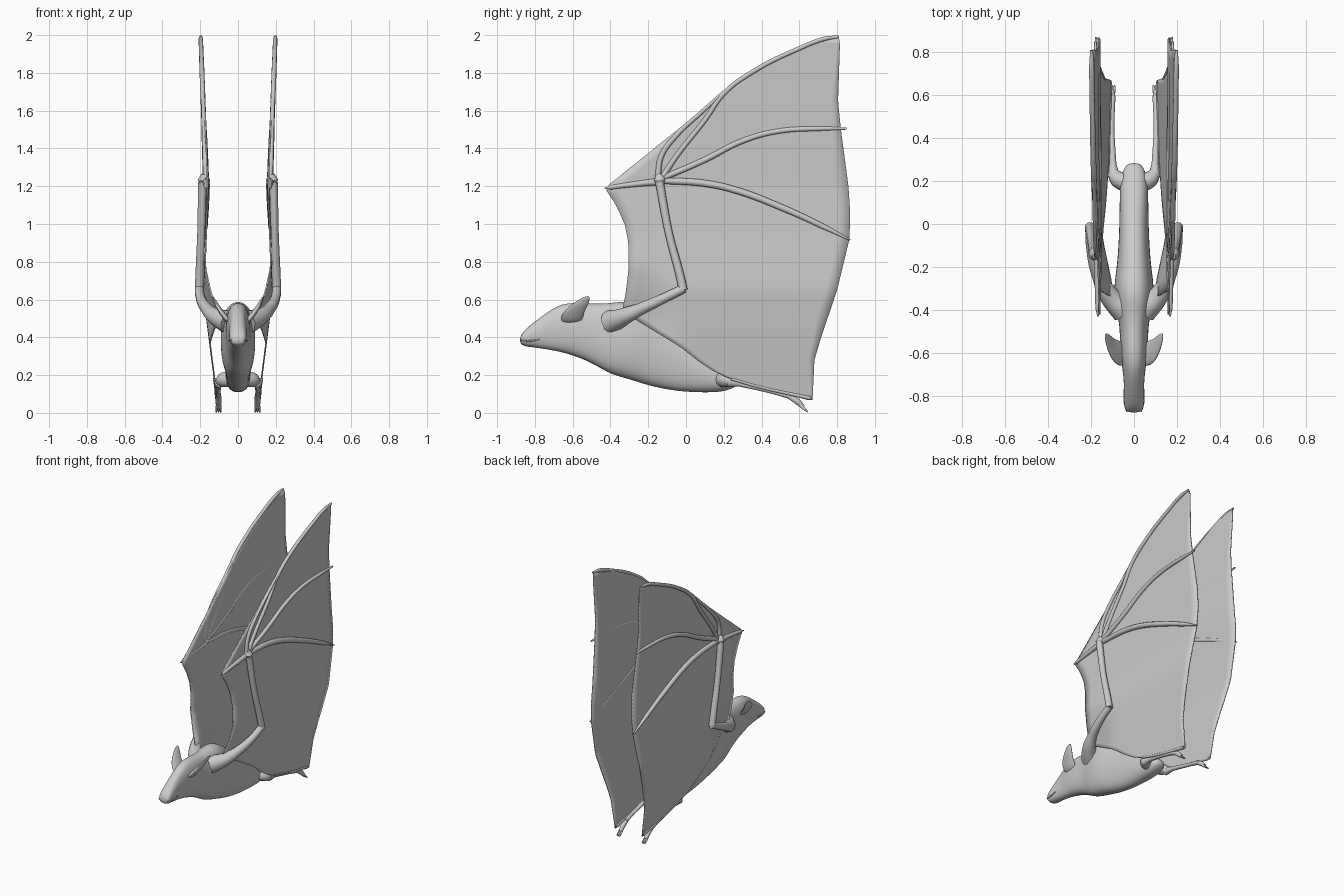
import bpy, bmesh, math
from mathutils import Vector

if "Cube" in bpy.data.objects:
    bpy.data.objects.remove(bpy.data.objects["Cube"])

GREY = (0.6, 0.6, 0.6, 1)
grey = bpy.data.materials.new("plain_grey")
grey.use_nodes = True
grey.diffuse_color = GREY
grey.node_tree.nodes["Principled BSDF"].inputs["Base Color"].default_value = GREY


def finish(name, mesh, mirror=True, subdiv=0, thickness=0):
    """Link a mesh, mirror it over x and shade it smooth."""
    obj = bpy.data.objects.new(name, mesh)
    bpy.context.collection.objects.link(obj)
    mesh.materials.clear()
    mesh.materials.append(grey)
    for poly in mesh.polygons:
        poly.use_smooth = True
        poly.material_index = 0
    if thickness:
        mod = obj.modifiers.new("thickness", "SOLIDIFY")
        mod.thickness, mod.offset = thickness, 0
    if subdiv:
        mod = obj.modifiers.new("smooth", "SUBSURF")
        mod.levels = mod.render_levels = subdiv
    if mirror:
        obj.modifiers.new("mirror", "MIRROR").use_mirror_merge = False
    return obj


def loft(name, rings, mirror=True, subdiv=2):
    """Skin a list of closed rings and cap both ends."""
    bm = bmesh.new()
    loops = [[bm.verts.new(p) for p in ring] for ring in rings]
    n = len(loops[0])
    for a, b in zip(loops, loops[1:]):
        for i in range(n):
            j = (i + 1) % n
            bm.faces.new((a[i], a[j], b[j], b[i]))
    bm.faces.new(loops[0])
    bm.faces.new(loops[-1])
    bmesh.ops.recalc_face_normals(bm, faces=bm.faces)
    mesh = bpy.data.meshes.new(name)
    bm.to_mesh(mesh)
    bm.free()
    return finish(name, mesh, mirror, subdiv)


def tube(name, path):
    """Smooth tapered tube through points (x, y, z, radius)."""
    curve = bpy.data.curves.new(name, "CURVE")
    curve.dimensions = "3D"
    curve.bevel_depth, curve.bevel_resolution = 1, 3
    curve.resolution_u, curve.use_fill_caps = 8, True
    spline = curve.splines.new("BEZIER")
    spline.bezier_points.add(len(path) - 1)
    for bp, (x, y, z, r) in zip(spline.bezier_points, path):
        bp.co, bp.radius = (x, y, z), r
        bp.handle_left_type = bp.handle_right_type = "AUTO"
    temp = bpy.data.objects.new(name + "_path", curve)
    bpy.context.collection.objects.link(temp)
    graph = bpy.context.evaluated_depsgraph_get()
    mesh = bpy.data.meshes.new_from_object(temp.evaluated_get(graph))
    bpy.data.objects.remove(temp)
    return finish(name, mesh)


def interp(table, t):
    for (t0, v0), (t1, v1) in zip(table, table[1:]):
        if t <= t1:
            return v0 + (v1 - v0) * max(0, (t - t0) / (t1 - t0))
    return table[-1][1]


# Body with head: y, top, bottom, half width
stations = [
    (-.88, .405, .365, .036), (-.85, .445, .35, .045), (-.8, .485, .345, .046),
    (-.71, .555, .33, .047), (-.64, .585, .315, .06), (-.55, .585, .285, .065),
    (-.47, .58, .245, .066), (-.4, .585, .2, .082), (-.3, .6, .175, .095),
    (-.2, .54, .14, .078), (-.05, .43, .11, .068), (.1, .32, .105, .066),
    (.2, .25, .11, .064), (.26, .21, .135, .048), (.285, .185, .155, .025)]


def body_ring(y, top, bottom, half):
    ring = []
    for k in range(16):
        a = math.tau * k / 16
        c, s = math.cos(a), math.sin(a)
        ring.append((half * 1.03 * math.copysign(abs(c) ** .8, c), y,
                     (top + bottom) / 2 + (top - bottom) / 2 * math.copysign(abs(s) ** .9, s)))
    return ring


loft("body", [body_ring(*s) for s in stations], mirror=False)

# Ears: leaf shapes leaning outward
ear = [(.04, -.61, .47, .024, .065), (.085, -.6, .53, .018, .06),
       (.115, -.56, .575, .012, .048), (.135, -.52, .62, .005, .016)]
loft("ear", [[(x + w * math.cos(math.tau * k / 10), y + d * math.sin(math.tau * k / 10), z)
              for k in range(10)] for x, y, z, w, d in ear])

# Lip line along the muzzle
tube("lip", [(.034, -.875, .385, .003), (.044, -.83, .38, .005), (.046, -.77, .39, .002)])

# Wing outline: front and trailing edge against height, and sideways bow
front_edge = [(.07, .64), (.13, .4), (.2, .18), (.27, .07), (.35, -.03), (.49, -.26),
              (.53, -.34), (.63, -.32), (.75, -.305), (.9, -.305), (1.0, -.325),
              (1.1, -.37), (1.19, -.43), (1.68, .18), (1.8, .35), (1.93, .6), (1.985, .79)]
back_edge = [(.07, .67), (.28, .68), (.4, .715), (.65, .8), (.92, .865), (1.05, .87),
             (1.2, .86), (1.5, .82), (1.65, .805), (1.95, .815), (1.985, .81)]
bow = [(.07, .11), (.3, .14), (.5, .165), (.65, .18), (.9, .17),
       (1.2, .16), (1.6, .175), (2, .19)]


def wing_x(y, z):
    near = math.hypot(y + .32, z - .5) / .28
    return interp(bow, z) - .07 * max(0, 1 - near)


# Wing membrane
ROWS, COLS = 64, 18
bm = bmesh.new()
rows = []
for i in range(ROWS + 1):
    z = .07 + 1.915 * i / ROWS
    y0, y1 = interp(front_edge, z), interp(back_edge, z)
    ys = [y0 + (y1 - y0) * j / COLS for j in range(COLS + 1)]
    rows.append([bm.verts.new((wing_x(y, z), y, z)) for y in ys])
for a, b in zip(rows, rows[1:]):
    for j in range(COLS):
        bm.faces.new((a[j], a[j + 1], b[j + 1], b[j]))
membrane = bpy.data.meshes.new("wing_membrane")
bm.to_mesh(membrane)
bm.free()
finish("wing_membrane", membrane, thickness=.008)

# Arm bones
tube("upper_arm", [(.045, -.4, .48, .065), (.11, -.34, .505, .048), (.165, -.24, .55, .032),
                   (.2, -.1, .615, .025), (.205, -.01, .66, .024)])
tube("forearm", [(.205, -.015, .65, .024), (.203, -.03, .72, .023),
                 (.195, -.09, .95, .021), (.188, -.14, 1.22, .023)])
tube("wrist", [(.18, -.14, 1.205, .018), (.18, -.14, 1.235, .032), (.18, -.15, 1.265, .014)])

# Fingers lie on the membrane: y, z, radius
fingers = {
    "thumb": [(-.14, 1.225, .02), (-.28, 1.21, .015), (-.39, 1.195, .012), (-.43, 1.188, .004)],
    "leading_finger": [(-.15, 1.24, .016), (-.13, 1.36, .014), (-.05, 1.47, .013),
                       (.08, 1.59, .011), (.2, 1.7, .008)],
    "long_finger": [(-.13, 1.24, .016), (-.05, 1.36, .014), (.1, 1.55, .013), (.2, 1.69, .013),
                    (.36, 1.81, .013), (.6, 1.93, .012), (.73, 1.98, .012), (.81, 1.992, .007)],
    "middle_finger": [(-.13, 1.24, .016), (.1, 1.34, .016), (.3, 1.44, .015),
                      (.48, 1.49, .014), (.7, 1.505, .013), (.85, 1.505, .006)],
    "rear_finger": [(-.13, 1.23, .018), (.1, 1.215, .019), (.26, 1.18, .019),
                    (.5, 1.09, .018), (.72, .99, .015), (.87, .915, .004)],
}
for name, path in fingers.items():
    tube(name, [(wing_x(y, z) + .008, y, z, r) for y, z, r in path])

# Hind leg along the lower wing edge, with clawed foot
tube("thigh", [(.03, .19, .18, .045), (.075, .21, .175, .04), (.1, .24, .165, .026)])
tube("shin", [(.095, .22, .165, .03), (.098, .28, .155, .016), (.105, .45, .115, .013),
              (.103, .56, .085, .015)])
tube("edge_tendon", [(.125, .24, .18, .008), (.118, .4, .135, .008), (.112, .66, .078, .01)])
tube("foot", [(.103, .545, .088, .014), (.103, .59, .06, .017), (.103, .62, .03, .012)])
for side in (-1, 0, 1):
    tube("toe", [(.103 + side * .006, .6, .045, .008), (.103 + side * .01, .625, .022, .007),
                 (.103 + side * .012, .645, .005, .004)])
